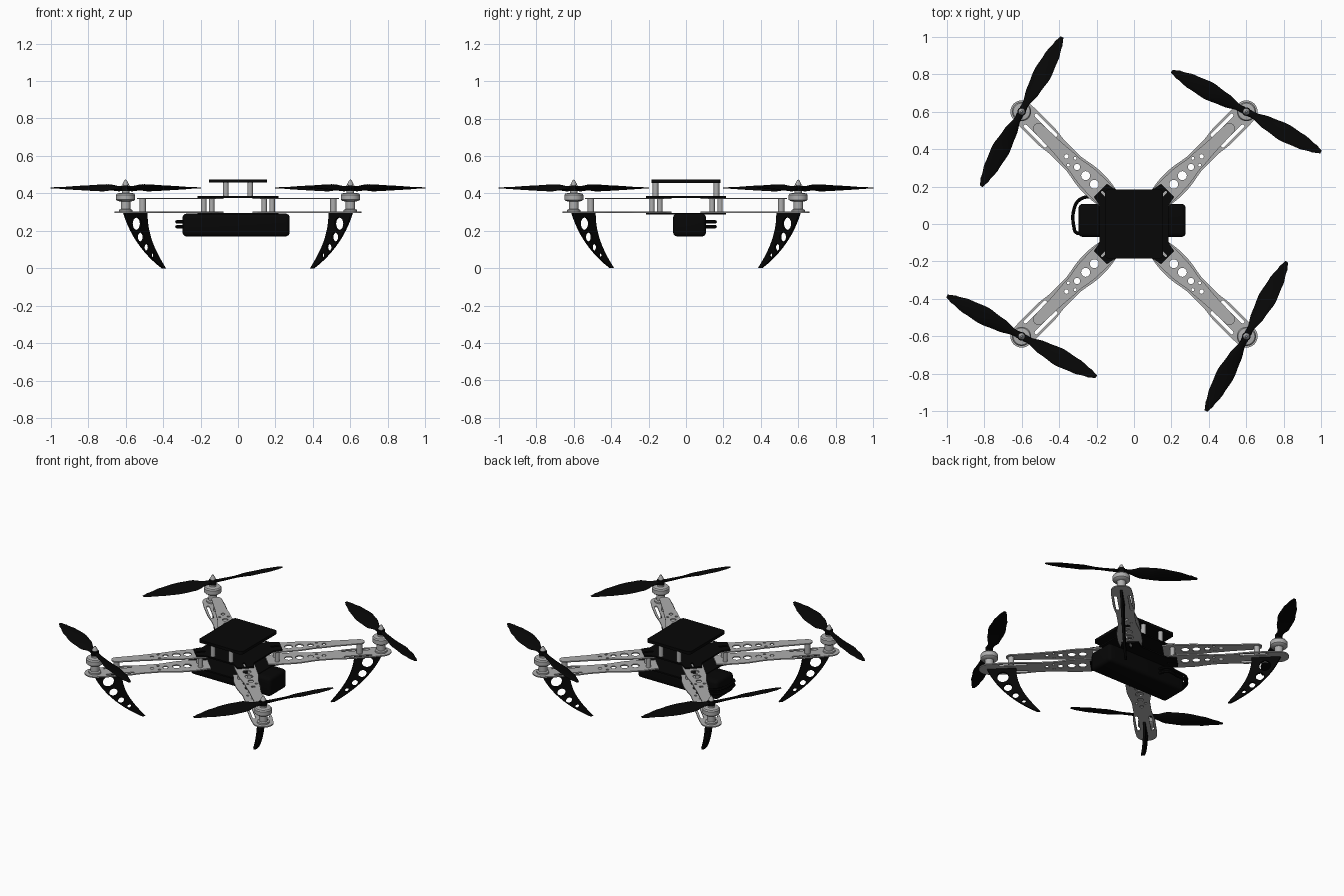
import bpy, bmesh, math
from math import sin, cos, pi, radians
from mathutils import Matrix, Vector
from mathutils.geometry import interpolate_bezier

if "Cube" in bpy.data.objects:
    bpy.data.objects.remove(bpy.data.objects["Cube"])

black = bpy.data.materials.new("black")
black.diffuse_color = (0.002, 0.002, 0.002, 1)
black.use_nodes = True
black.node_tree.nodes["Principled BSDF"].inputs["Base Color"].default_value = black.diffuse_color
grey = bpy.data.materials.new("grey")
grey.diffuse_color = (0.42, 0.42, 0.42, 1)
grey.use_nodes = True
grey.node_tree.nodes["Principled BSDF"].inputs["Base Color"].default_value = grey.diffuse_color


def add(name, mesh, mat=None, matrix=None):
    ob = bpy.data.objects.new(name, mesh)
    bpy.context.collection.objects.link(ob)
    if mat and not mesh.materials:
        mesh.materials.append(mat)
    if matrix:
        ob.matrix_world = matrix
    return ob


def finish(bm, name):
    bmesh.ops.remove_doubles(bm, verts=bm.verts, dist=1e-5)
    bmesh.ops.recalc_face_normals(bm, faces=bm.faces)
    me = bpy.data.meshes.new(name)
    bm.to_mesh(me)
    bm.free()
    return me


def plate(name, loops, z0, z1):
    """Flat sheet from an outline followed by hole loops."""
    cu = bpy.data.curves.new(name, 'CURVE')
    cu.dimensions, cu.fill_mode, cu.extrude = '2D', 'BOTH', (z1 - z0) / 2
    for loop in loops:
        sp = cu.splines.new('POLY')
        sp.points.add(len(loop) - 1)
        for p, q in zip(sp.points, loop):
            p.co = (q[0], q[1], 0, 1)
        sp.use_cyclic_u = True
    ob = add(name, cu)
    bpy.context.view_layer.update()
    tmp = bpy.data.meshes.new_from_object(ob.evaluated_get(bpy.context.evaluated_depsgraph_get()))
    bm = bmesh.new()
    bm.from_mesh(tmp)
    bpy.data.objects.remove(ob)
    bpy.data.meshes.remove(tmp)
    bmesh.ops.translate(bm, vec=(0, 0, (z0 + z1) / 2), verts=bm.verts)
    return finish(bm, name)


def lathe(name, profile, n=28):
    bm = bmesh.new()
    vs = [bm.verts.new((r, 0, z)) for r, z in profile]
    es = [bm.edges.new(p) for p in zip(vs, vs[1:])]
    bmesh.ops.spin(bm, geom=vs + es, cent=(0, 0, 0), axis=(0, 0, 1), angle=2 * pi, steps=n)
    return finish(bm, name)


def post(name, r, z0, z1):
    return lathe(name, [(0, z0), (r, z0), (r, z1), (0, z1)], 16)


def circle(x, y, r, n=18):
    return [(x + r * cos(2 * pi * i / n), y + r * sin(2 * pi * i / n)) for i in range(n)]


def slot(x0, x1, y, r):
    arc = [(r * sin(pi * i / 6), r * cos(pi * i / 6)) for i in range(7)]
    return [(x1 + a, y + b) for a, b in arc] + [(x0 - a, y - b) for a, b in arc]


def lerp(keys, x):
    """Smooth interpolation through (x, value) keys."""
    for (x0, a), (x1, b) in zip(keys, keys[1:]):
        if x <= x1:
            t = max(0, (x - x0) / (x1 - x0))
            return a + (b - a) * t * t * (3 - 2 * t)
    return keys[-1][1]


def arm_outline(keys):
    x0, (x1, r) = keys[0][0], keys[-1]
    side = [(x0 + (x1 - x0) * i / 36, lerp(keys, x0 + (x1 - x0) * i / 36)) for i in range(36)]
    cap = [(x1 + r * sin(pi * i / 16), r * cos(pi * i / 16)) for i in range(17)]
    return side + cap + [(x, -y) for x, y in reversed(side)]


def round_rect(hx, hy, r):
    pts = []
    for k, (sx, sy) in enumerate([(1, 1), (-1, 1), (-1, -1), (1, -1)]):
        for i in range(7):
            a = pi / 2 * (k + i / 6)
            pts.append((sx * (hx - r) + r * cos(a), sy * (hy - r) + r * sin(a)))
    return pts


# Arm sheets, drawn along +x from the centre
holes = [circle(x, y, r) for x, y, r in [
    (.30, 0, .024), (.365, 0, .024), (.43, 0, .017), (.47, .026, .008), (.47, -.026, .008),
    (.51, 0, .012)]]
slots = [slot(.63, .78, s * .041, .009) for s in (1, -1)]
lower_arm = plate("lower_arm", [arm_outline([(.17, .06), (.27, .072), (.33, .072), (.48, .053),
                  (.56, .053), (.68, .064), (.79, .064), (.8485, .06)])] + holes + slots, .295, .302)
upper_arm = plate("upper_arm", [arm_outline([(.17, .06), (.25, .062), (.33, .06), (.48, .042),
                  (.6, .034), (.72, .03)])] + holes, .369, .376)

# Curved landing leg, drawn in the x-z plane
outer = interpolate_bezier(*[Vector((x, z, 0)) for x, z in [(.86, .295), (.82, .2), (.735, .09), (.57, 0)]], 14)
inner = interpolate_bezier(*[Vector((x, z, 0)) for x, z in [(.55, 0), (.62, .08), (.69, .17), (.69, .295)]], 14)
leg = plate("landing_leg", [[p[:2] for p in outer + inner]] + [circle(x, z, r) for x, z, r in [
    (.768, .238, .034), (.738, .167, .025), (.693, .112, .019), (.645, .07, .012)]], -.007, .007)
leg.transform(Matrix.Rotation(pi / 2, 4, 'X'))

# Motor and spinner
motor = lathe("motor", [(0, .302), (.036, .302), (.036, .312), (.026, .316), (.026, .356), (.044, .36),
                        (.051, .366), (.051, .392), (.045, .4), (.02, .403), (.02, .414), (0, .414)])
spinner = lathe("spinner", [(0, .416), (.012, .416), (.012, .446), (.018, .446), (.017, .45), (.005, .472), (0, .474)])


# Two-bladed propeller with twisted blades
def make_propeller():
    bm = bmesh.new()
    lead = [(.0, .018), (.04, .018), (.13, .043), (.23, .054), (.33, .045), (.41, .028), (.453, .012)]
    trail = [(.0, .018), (.04, .018), (.13, .039), (.23, .047), (.33, .037), (.41, .02), (.453, .006)]
    pitch = [(0, 8), (.04, 16), (.11, 27), (.25, 14), (.453, 5)]
    n = 12
    for turn in (0, pi):
        rot, rings = Matrix.Rotation(turn, 3, 'Z'), []
        for i in range(25):
            x = .453 * i / 24
            a, b, p = lerp(lead, x), lerp(trail, x), radians(lerp(pitch, x))
            th = .003 + .006 * (1 - x / .453)
            ring = []
            for k in range(n):
                t = 2 * pi * k / n
                y = (b - a) / 2 + (a + b) / 2 * cos(t)
                z = th * sin(t)
                v = Vector((x, y * cos(p) + z * sin(p), z * cos(p) - y * sin(p) + .429))
                ring.append(bm.verts.new(rot @ v))
            rings.append(ring)
        for r0, r1 in zip(rings, rings[1:]):
            for k in range(n):
                bm.faces.new((r0[k], r0[(k + 1) % n], r1[(k + 1) % n], r1[k]))
        bm.faces.new(rings[-1])
    return finish(bm, "propeller")


propeller = make_propeller()
prop_hub = post("propeller_hub", .023, .414, .442)
arm_post = post("arm_post", .018, .302, .369)
frame_post = post("frame_post", .014, .302, .376)

# Four identical corners around the centre
for k, corner in enumerate(["back_right", "back_left", "front_left", "front_right"]):
    turn = Matrix.Rotation(pi / 4 + k * pi / 2, 4, 'Z')
    at_motor = turn @ Matrix.Translation((.8485, 0, 0))
    add(corner + "_lower_arm", lower_arm, grey, turn)
    add(corner + "_upper_arm", upper_arm, grey, turn)
    add(corner + "_landing_leg", leg, black, turn)
    add(corner + "_motor", motor, grey, at_motor)
    add(corner + "_spinner", spinner, grey, at_motor)
    add(corner + "_propeller", propeller, black, at_motor @ Matrix.Rotation(radians(-73), 4, 'Z'))
    add(corner + "_propeller_hub", prop_hub, black, at_motor)
    add(corner + "_arm_post", arm_post, grey, turn @ Matrix.Translation((.72, 0, 0)))
    for s in (1, -1):
        add(corner + "_frame_post", frame_post, grey, turn @ Matrix.Translation((.228, s * .03, 0)))

# Cross-shaped frame plates with slotted corners
outline, cuts = [], []
for k in range(4):
    m = Matrix.Rotation(k * pi / 2, 2)
    outline += [tuple(m @ Vector(p)) for p in [(.185, -.1), (.185, .1), (.215, .145), (.145, .215)]]
    d = Matrix.Rotation(pi / 4 + k * pi / 2, 2)
    cuts.append([tuple(d @ Vector(p)) for p in slot(.2, .24, 0, .007)])
add("middle_plate", plate("middle_plate", [outline] + cuts, .376, .385), black)
add("bottom_plate", plate("bottom_plate", [outline] + cuts, .286, .295), black)

# Raised top plate on four posts
top_post = post("top_post", .015, .385, .457)
for x in (-.065, .065):
    for y in (-.163, .163):
        add("top_post", top_post, grey, Matrix.Translation((x, y, 0)))
add("top_plate", plate("top_plate", [round_rect(.155, .184, .02)], .457, .475), black)

# Battery slung under the frame
bm = bmesh.new()
bmesh.ops.create_cube(bm, size=1, matrix=Matrix.Translation((-.01, .019, .231)) @ Matrix.Diagonal((.572, .176, .122, 1)))
bmesh.ops.bevel(bm, geom=bm.edges[:], offset=.022, segments=4, profile=.5, affect='EDGES')
add("battery", finish(bm, "battery"), black)

# Pair of battery cables looping round the left end
for z in (.222, .248):
    cu = bpy.data.curves.new("battery_cable", 'CURVE')
    cu.dimensions, cu.bevel_depth, cu.bevel_resolution, cu.use_fill_caps = '3D', .009, 2, True
    path = [(-.26, -.05), (-.31, -.045), (-.32, -.02), (-.32, .08), (-.29, .13), (-.2, .148), (-.13, .15), (-.1, .09)]
    sp = cu.splines.new('BEZIER')
    sp.bezier_points.add(len(path) - 1)
    for p, (x, y) in zip(sp.bezier_points, path):
        p.co = (x, y, z)
        p.handle_left_type = p.handle_right_type = 'AUTO'
    sp.resolution_u = 6
    add("battery_cable", cu, black)

# Smooth round surfaces, keep hard edges
for ob in bpy.context.collection.objects:
    ob.select_set(True)
bpy.context.view_layer.objects.active = bpy.data.objects["battery"]
bpy.ops.object.convert(target='MESH')
bpy.ops.object.shade_smooth_by_angle(angle=radians(35))
